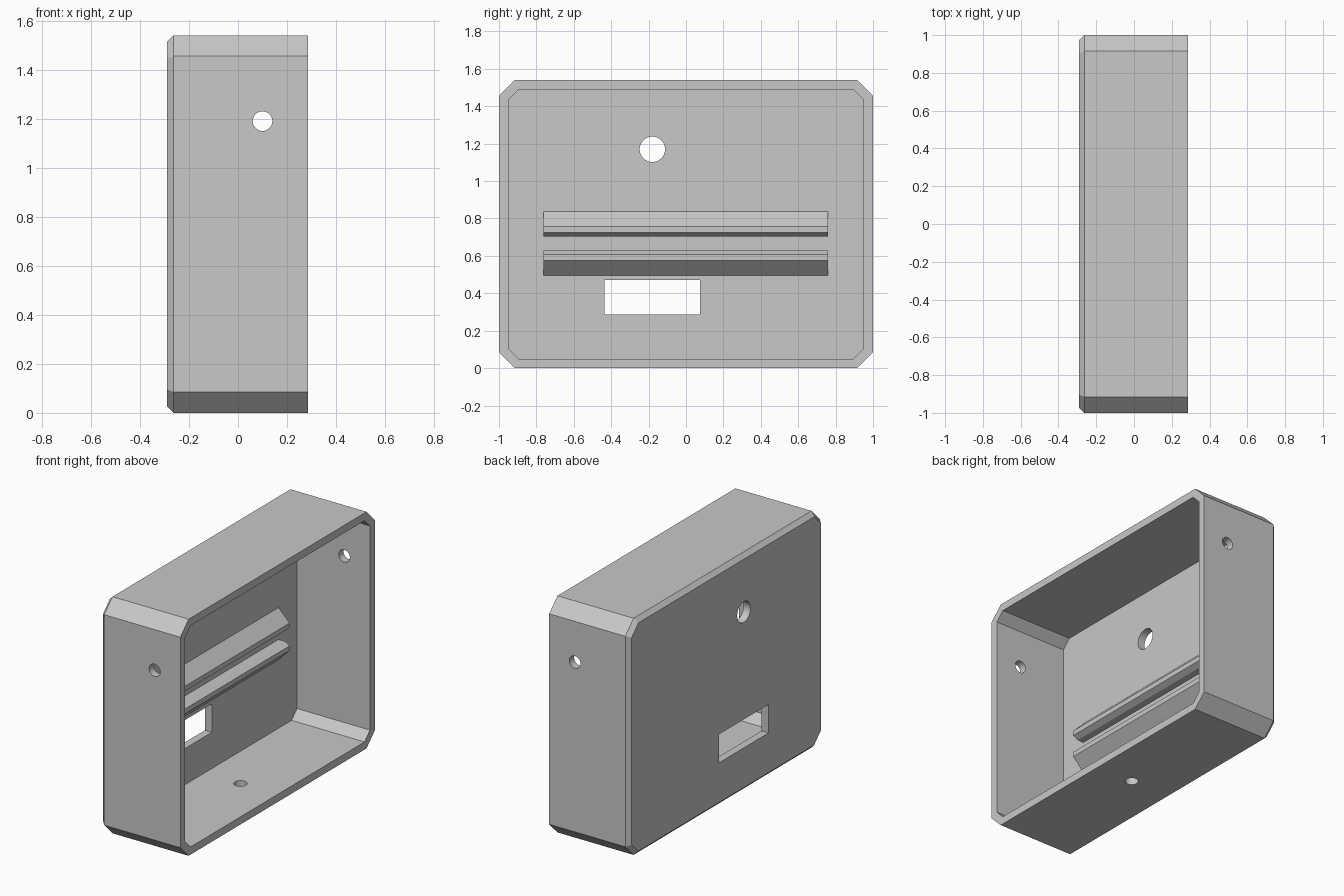
import bpy
import bmesh
from math import radians
from mathutils import Matrix, Vector

cube = bpy.data.objects.get("Cube")
if cube:
    bpy.data.objects.remove(cube, do_unlink=True)

# Single plain grey
grey = bpy.data.materials.new("light grey plastic")
grey.use_nodes = True
COLOUR = (0.58, 0.58, 0.58, 1.0)
grey.diffuse_color = COLOUR
grey.node_tree.nodes["Principled BSDF"].inputs["Base Color"].default_value = COLOUR

WIDTH, HEIGHT, CUT, WALL, BEVEL = 1.0, 1.54, 0.085, 0.05, 0.027
BACK, OPEN = -0.29, 0.285
FLOOR = BACK + WALL


def make_object(name, bm):
    bmesh.ops.recalc_face_normals(bm, faces=bm.faces[:])
    mesh = bpy.data.meshes.new(name)
    bm.to_mesh(mesh)
    bm.free()
    mesh.materials.append(grey)
    obj = bpy.data.objects.new(name, mesh)
    bpy.context.collection.objects.link(obj)
    return obj


def octagon(x, inset):
    """Corner-cut rectangle in the yz plane, moved inward evenly."""
    w, h = WIDTH - inset, HEIGHT / 2 - inset
    c = CUT - inset * 0.586
    mid = HEIGHT / 2
    quarter = [(w, h - c), (w - c, h)]
    half = quarter + [(-y, z) for y, z in reversed(quarter)]
    ring = half + [(-y, -z) for y, z in half]
    return [Vector((x, y, mid + z)) for y, z in ring]


def loft(name, rings):
    bm = bmesh.new()
    loops = [[bm.verts.new(p) for p in ring] for ring in rings]
    for a, b in zip(loops, loops[1:]):
        n = len(a)
        for i in range(n):
            j = (i + 1) % n
            bm.faces.new((a[i], a[j], b[j], b[i]))
    bm.faces.new(loops[0])
    bm.faces.new(loops[-1])
    return make_object(name, bm)


def cylinder_cutter(centre, axis, radius, depth):
    bm = bmesh.new()
    turn = Vector((0, 0, 1)).rotation_difference(Vector(axis)).to_matrix().to_4x4()
    bmesh.ops.create_cone(bm, cap_ends=True, segments=48, radius1=radius,
                          radius2=radius, depth=depth,
                          matrix=Matrix.Translation(centre) @ turn)
    return make_object("hole_cutter", bm)


def box_cutter(centre, size):
    bm = bmesh.new()
    bmesh.ops.create_cube(bm, size=1, matrix=Matrix.Translation(centre)
                          @ Matrix.Diagonal((*size, 1)))
    return make_object("window_cutter", bm)


# Open tray with a bevelled back edge
case = loft("case_shell", [
    octagon(BACK, BEVEL), octagon(BACK + BEVEL, 0), octagon(OPEN, 0),
    octagon(OPEN, WALL), octagon(FLOOR, WALL)])

# Side screw holes, bottom hole, round hole and window in the back panel
cutters = [
    cylinder_cutter((0.1, 0, 1.19), (0, 1, 0), 0.04, 2.4),
    cylinder_cutter((0.018, 0, 0), (0, 0, 1), 0.04, 0.3),
    cylinder_cutter((BACK, -0.18, 1.17), (1, 0, 0), 0.068, 0.3),
    box_cutter((BACK, -0.18, 0.378), (0.3, 0.51, 0.185)),
]
for cutter in cutters:
    cutter.hide_render = True
    mod = case.modifiers.new("cut", 'BOOLEAN')
    mod.operation = 'DIFFERENCE'
    mod.solver = 'EXACT'
    mod.object = cutter
bpy.context.view_layer.update()
graph = bpy.context.evaluated_depsgraph_get()
finished = bpy.data.meshes.new_from_object(case.evaluated_get(graph))
case.modifiers.clear()
case.data = finished
for cutter in cutters:
    bpy.data.objects.remove(cutter, do_unlink=True)

# Pair of mirrored holding rails on the inside of the back panel
RAIL_MID = 0.666
PROFILE = [(FLOOR - 0.01, 0.17), (FLOOR, 0.17), (-0.16, 0.09), (-0.16, 0.058),
           (-0.195, 0.038), (FLOOR - 0.01, 0.038)]
for name, side in (("upper_rail", 1), ("lower_rail", -1)):
    loft(name, [[Vector((x, y, RAIL_MID + side * z)) for x, z in PROFILE]
                for y in (-0.763, 0.76)])

# Smooth hole walls, crisp edges elsewhere
bpy.ops.object.select_all(action='DESELECT')
case.select_set(True)
bpy.context.view_layer.objects.active = case
bpy.ops.object.shade_smooth_by_angle(angle=radians(20))
